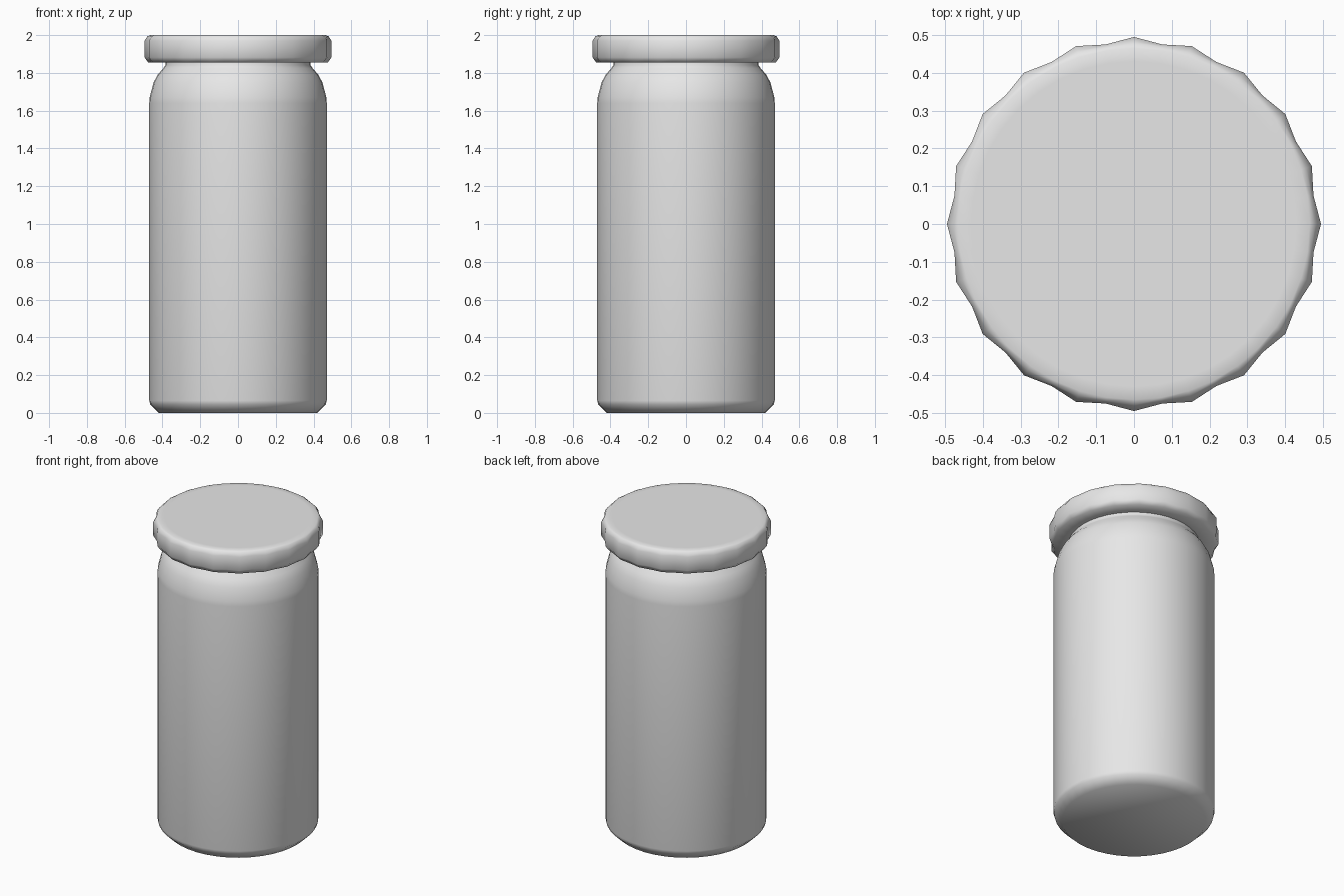
import bpy, bmesh, math

cube = bpy.data.objects.get("Cube")
if cube:
    bpy.data.objects.remove(cube, do_unlink=True)

SEGMENTS = 40

grey = bpy.data.materials.new("light_grey")
grey.use_nodes = True
colour = (0.8, 0.8, 0.8, 1)
grey.diffuse_color = colour
grey.node_tree.nodes["Principled BSDF"].inputs["Base Color"].default_value = colour


def lathe(name, profile, smooth_angle):
    """Revolve (radius, height, scallop depth) rows and cap both ends."""
    bm = bmesh.new()
    rings = []
    for radius, height, scallop in profile:
        ring = []
        for i in range(SEGMENTS):
            a = math.tau * i / SEGMENTS
            r = radius - scallop * (i % 2)
            ring.append(bm.verts.new((r * math.cos(a), r * math.sin(a), height)))
        rings.append(ring)
    for low, high in zip(rings, rings[1:]):
        for i in range(SEGMENTS):
            j = (i + 1) % SEGMENTS
            bm.faces.new((low[i], low[j], high[j], high[i]))
    bm.faces.new(rings[0][::-1])
    bm.faces.new(rings[-1])
    bmesh.ops.recalc_face_normals(bm, faces=bm.faces[:])
    mesh = bpy.data.meshes.new(name)
    bm.to_mesh(mesh)
    bm.free()
    mesh.materials.append(grey)
    obj = bpy.data.objects.new(name, mesh)
    bpy.context.collection.objects.link(obj)
    bpy.ops.object.select_all(action="DESELECT")
    obj.select_set(True)
    bpy.context.view_layer.objects.active = obj
    bpy.ops.object.shade_smooth_by_angle(angle=math.radians(smooth_angle))
    return obj


# Jar with chamfered base, straight wall, rounded shoulder and short neck
lathe("jar_body", [
    (0.42, 0, 0), (0.465, 0.045, 0), (0.47, 0.065, 0),
    (0.47, 1.64, 0), (0.468, 1.67, 0), (0.447, 1.75, 0),
    (0.425, 1.79, 0), (0.395, 1.825, 0), (0.385, 1.84, 0),
    (0.385, 1.87, 0),
], 50)

# Crimped lid with a flat top and a lightly scalloped rim
lathe("lid", [
    (0.385, 1.855, 0), (0.475, 1.855, 0.008), (0.495, 1.882, 0.014),
    (0.495, 1.97, 0.014), (0.48, 1.993, 0.006), (0.465, 2.0, 0), (0.43, 2.0, 0),
], 60)
